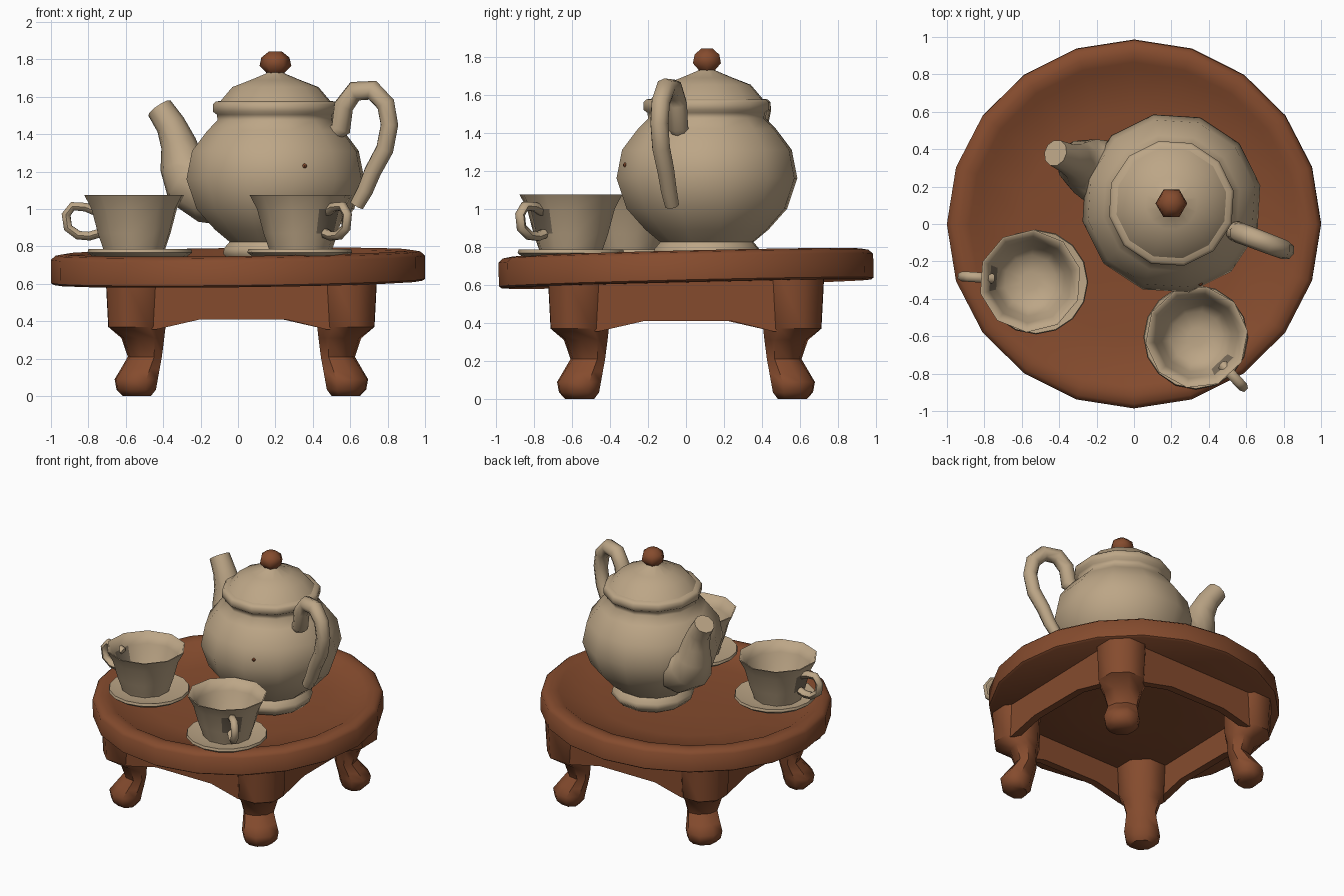
import bpy, bmesh, math
from mathutils import Vector, Matrix

if "Cube" in bpy.data.objects:
    bpy.data.objects.remove(bpy.data.objects["Cube"])


def material(name, rgb):
    m = bpy.data.materials.new(name)
    m.diffuse_color = (*rgb, 1)
    m.use_nodes = True
    m.node_tree.nodes["Principled BSDF"].inputs["Base Color"].default_value = m.diffuse_color
    return m


WOOD = material("red_brown_wood", (0.235, 0.071, 0.027))
CLAY = material("beige_ceramic", (0.505, 0.38, 0.24))
DARK = material("dark_taupe", (0.20, 0.155, 0.105))


def loft(name, rings, mat, angle=45, move=(0, 0, 0)):
    """Skin a list of equal-length point rings and cap both ends."""
    bm = bmesh.new()
    loops = [[bm.verts.new(p) for p in r] for r in rings]
    n = len(loops[0])
    for a, b in zip(loops, loops[1:]):
        for i in range(n):
            j = (i + 1) % n
            bm.faces.new((a[i], a[j], b[j], b[i]))
    bm.faces.new(loops[0][::-1])
    bm.faces.new(loops[-1])
    bmesh.ops.recalc_face_normals(bm, faces=bm.faces)
    me = bpy.data.meshes.new(name)
    bm.to_mesh(me)
    bm.free()
    ob = bpy.data.objects.new(name, me)
    bpy.context.collection.objects.link(ob)
    ob.location = move
    me.materials.append(mat)
    bpy.ops.object.select_all(action='DESELECT')
    ob.select_set(True)
    bpy.context.view_layer.objects.active = ob
    bpy.ops.object.shade_smooth_by_angle(angle=math.radians(angle))
    return ob


def circle(r, z, n, turn=0.0):
    return [Vector((r * math.cos(turn + math.tau * i / n),
                    r * math.sin(turn + math.tau * i / n), z)) for i in range(n)]


def lathe(name, profile, n, mat, center, turn=0.0, angle=45):
    rings = [circle(r, z, n, turn) for r, z in profile]
    return loft(name, rings, mat, angle, (center[0], center[1], 0))


def tube(name, path, radii, mat, n=8):
    """Round tube following points that lie in one upright plane."""
    pts = [Vector(p) for p in path]
    far = max(pts, key=lambda p: (p.xy - pts[0].xy).length)
    flat = Vector((far.x - pts[0].x, far.y - pts[0].y, 0))
    side = flat.cross(Vector((0, 0, 1))).normalized()
    rings = []
    for i, (p, r) in enumerate(zip(pts, radii)):
        t = (pts[min(i + 1, len(pts) - 1)] - pts[max(i - 1, 0)]).normalized()
        up = side.cross(t).normalized()
        rings.append([p + r * (side * math.cos(a) + up * math.sin(a))
                      for a in (math.tau * k / n for k in range(n))])
    return loft(name, rings, mat, 60)


# Round table top: shallow bowl with a rounded rim, slightly tilted
top = lathe("table_top", [(0.30, 0.605), (0.985, 0.605), (1.0, 0.615), (1.0, 0.74),
                          (0.975, 0.762), (0.93, 0.77), (0.88, 0.76), (0.84, 0.735),
                          (0.60, 0.705), (0.20, 0.70)], 20, WOOD, (0, 0), 0, 50)
pivot = Matrix.Translation((0, 0, 0.69))
tilt = Matrix.Rotation(0.024, 4, 'X') @ Matrix.Rotation(-0.012, 4, 'Y')
top.data.transform(Matrix.Diagonal((1, 0.985, 1, 1)))
top.data.transform(pivot @ tilt @ pivot.inverted())

# Four curved legs, thinner along the diagonal: distance, height, radial and cross half size
LEG = [(0.795, 0.63, 0.16, 0.165), (0.79, 0.37, 0.15, 0.155), (0.745, 0.31, 0.09, 0.125),
       (0.73, 0.21, 0.07, 0.10), (0.765, 0.145, 0.09, 0.11), (0.795, 0.09, 0.105, 0.12),
       (0.795, 0.035, 0.095, 0.11), (0.79, 0.0, 0.065, 0.08)]
for i, tag in enumerate(("back_right", "back_left", "front_left", "front_right")):
    rings = []
    for d, z, a, b in LEG:
        ring = circle(1.08, 0, 8, math.pi / 8)
        rings.append([Vector((d + p.x * a, p.y * b, z)) for p in ring])
    leg = loft(f"leg_{tag}", rings, WOOD, 50, (0.018, 0, 0))
    leg.rotation_euler.z = math.pi / 4 + i * math.pi / 2

# Arched aprons between the legs
ARCH = [(-0.58, 0.63), (0.58, 0.63), (0.58, 0.36), (0.46, 0.355),
        (0.24, 0.41), (-0.22, 0.41), (-0.46, 0.355), (-0.58, 0.36)]
for i, side in enumerate(("front", "right", "back", "left")):
    rings = [[Vector((x, y, z)) for x, z in ARCH] for y in (-0.69, -0.635)]
    ob = loft(f"apron_{side}", rings, WOOD, 30, (0.018, 0, 0))
    ob.rotation_euler.z = i * math.pi / 2

# Teapot body, lid and knob
POT = (0.2, 0.11)
lathe("teapot_body", [(0.24, 0.715), (0.285, 0.76), (0.28, 0.79), (0.25, 0.825), (0.33, 0.89),
                      (0.43, 1.0), (0.485, 1.16), (0.455, 1.31), (0.37, 1.42), (0.315, 1.475),
                      (0.32, 1.505), (0.34, 1.52), (0.34, 1.56), (0.325, 1.575), (0.28, 1.58)],
      12, CLAY, POT, 0.2, 75)
lathe("teapot_lid", [(0.31, 1.565), (0.235, 1.652), (0.14, 1.688),
                     (0.05, 1.725), (0.035, 1.74)], 12, CLAY, POT, 0.2)
lathe("lid_knob", [(0.035, 1.71), (0.05, 1.73), (0.085, 1.765), (0.075, 1.81),
                   (0.035, 1.842)], 6, WOOD, POT, 0, 70)

# Teapot spout and handle
tube("spout", [(-0.02, 0.21, 1.10), (-0.16, 0.268, 1.105), (-0.26, 0.31, 1.15),
               (-0.30, 0.327, 1.24), (-0.318, 0.336, 1.35), (-0.36, 0.353, 1.45),
               (-0.42, 0.38, 1.54)],
     [0.20, 0.185, 0.155, 0.12, 0.096, 0.08, 0.072], CLAY, 10)
HANDLE = [(0.50, 1.40), (0.55, 1.43), (0.565, 1.55), (0.625, 1.63), (0.72, 1.635),
          (0.79, 1.56), (0.81, 1.45), (0.785, 1.32), (0.72, 1.20), (0.68, 1.10), (0.635, 1.02)]
tube("teapot_handle", [(x, -0.03 - 0.38 * (x - 0.52), z) for x, z in HANDLE],
     [0.045, 0.056, 0.056, 0.055, 0.054, 0.052, 0.05, 0.05, 0.048, 0.045, 0.04], CLAY)

# Small painted dot on the pot
bpy.ops.mesh.primitive_uv_sphere_add(segments=8, ring_count=6, radius=0.013,
                                     location=(0.355, -0.318, 1.23))
bpy.context.object.name = "teapot_dot"
bpy.context.object.data.materials.append(WOOD)


# Cups with saucers and ring handles
def cup(tag, center, saucer_center, turn):
    lathe(f"saucer_{tag}", [(0.15, 0.737), (0.25, 0.744), (0.28, 0.767), (0.275, 0.785),
                            (0.19, 0.77)], 16, CLAY, saucer_center)
    n = 10
    body = lathe(f"cup_{tag}", [(0.165, 0.765), (0.172, 0.79), (0.20, 0.87), (0.235, 1.0),
                                (0.275, 1.075), (0.265, 1.075), (0.225, 1.0), (0.188, 0.87),
                                (0.14, 0.81), (0.05, 0.795)], n, CLAY, center,
                 turn + math.pi / n, 70)
    # Dark patch on the wall where the handle joins
    body.data.materials.append(DARK)
    out = Vector((math.cos(turn), math.sin(turn)))
    for f in body.data.polygons:
        if 0.9 < f.center.z < 0.97 and f.center.xy.normalized().dot(out) > 0.98:
            f.material_index = 1
    ring = [(0.20, 0.985), (0.26, 1.01), (0.33, 1.015), (0.365, 0.97), (0.355, 0.90),
            (0.30, 0.86), (0.24, 0.855), (0.19, 0.87)]
    base = Vector((*center, 0))
    tube(f"cup_handle_{tag}", [base + Vector((out.x * d, out.y * d, z)) for d, z in ring],
         [0.027] * len(ring), CLAY, 6)


cup("left", (-0.555, -0.305), (-0.525, -0.31), math.radians(176))
cup("right", (0.335, -0.605), (0.33, -0.605), math.radians(-47))
